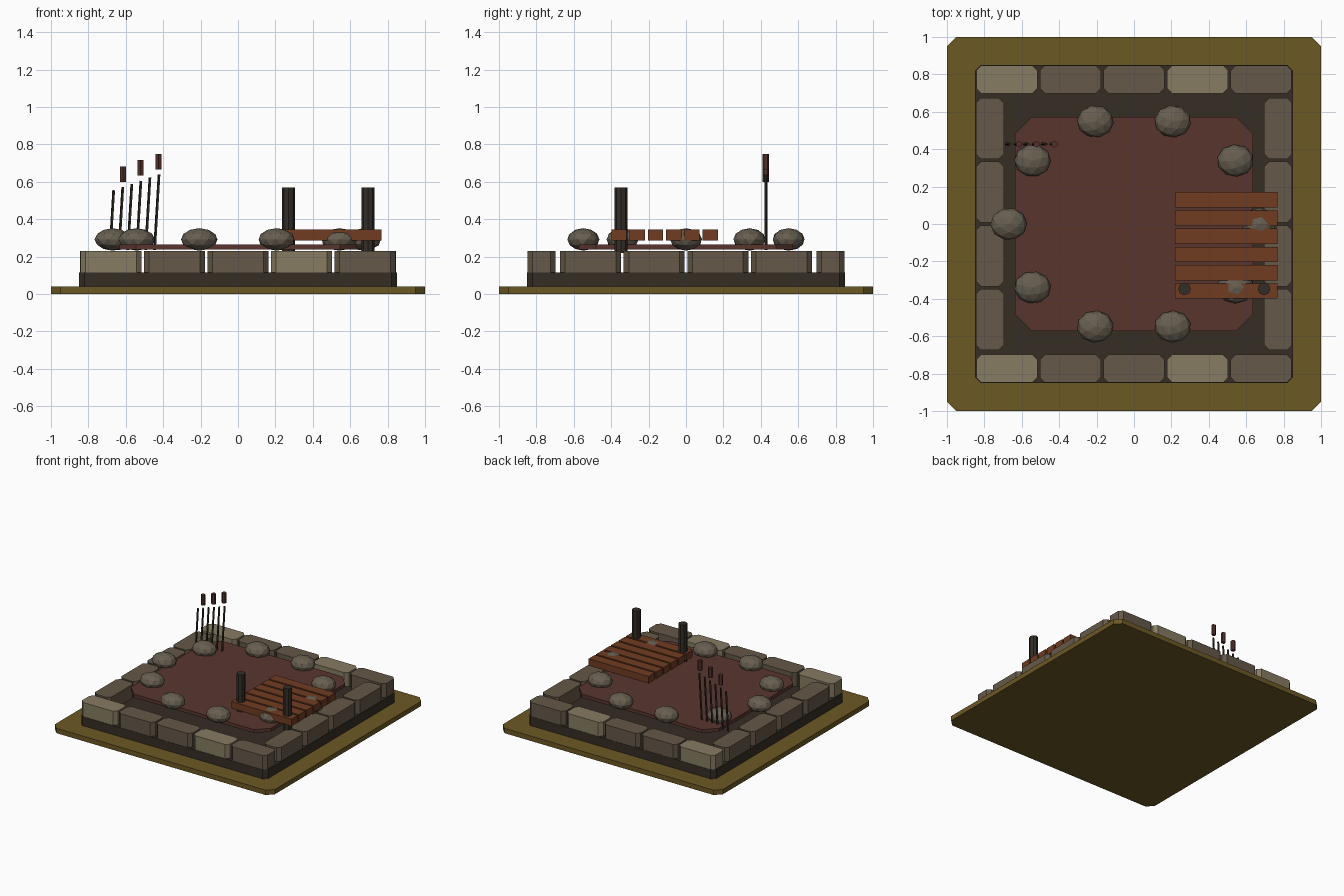
import bpy, bmesh, math
from mathutils import Matrix, Vector

if "Cube" in bpy.data.objects:
    bpy.data.objects.remove(bpy.data.objects["Cube"])


def mat(name, r, g, b):
    m = bpy.data.materials.new(name)
    m.diffuse_color = (r, g, b, 1)
    m.use_nodes = True
    m.node_tree.nodes["Principled BSDF"].inputs["Base Color"].default_value = m.diffuse_color
    return m


OLIVE = mat("olive_ground", 0.15, 0.098, 0.018)
DARK = mat("dark_earth", 0.037, 0.026, 0.018)
STONE = mat("grey_stone", 0.128, 0.099, 0.065)
LIGHT = mat("pale_stone", 0.24, 0.20, 0.122)
ROCK = mat("rim_rock", 0.135, 0.112, 0.08)
WATER = mat("red_brown_water", 0.102, 0.036, 0.028)
WOOD = mat("orange_wood", 0.16, 0.045, 0.016)
POST = mat("dark_timber", 0.034, 0.027, 0.02)
HEAD = mat("reed_head_brown", 0.085, 0.03, 0.024)


def finish(name, bm, material):
    bmesh.ops.recalc_face_normals(bm, faces=bm.faces)
    me = bpy.data.meshes.new(name)
    bm.to_mesh(me)
    bm.free()
    me.materials.append(material)
    ob = bpy.data.objects.new(name, me)
    bpy.context.collection.objects.link(ob)
    return ob


def slab(name, cx, cy, hx, hy, z0, z1, c, material):
    """Box with its four upright corners cut by c."""
    pts = []
    for sx, sy in ((1, 1), (-1, 1), (-1, -1), (1, -1)):
        a = (cx + sx * hx, cy + sy * (hy - c))
        b = (cx + sx * (hx - c), cy + sy * hy)
        if c == 0:
            pts.append(a)
        else:
            pts += [a, b] if sx * sy > 0 else [b, a]
    bm = bmesh.new()
    face = bm.faces.new([bm.verts.new((x, y, z0)) for x, y in pts])
    top = bmesh.ops.extrude_face_region(bm, geom=[face])
    verts = [v for v in top["geom"] if isinstance(v, bmesh.types.BMVert)]
    bmesh.ops.translate(bm, verts=verts, vec=(0, 0, z1 - z0))
    return finish(name, bm, material)


def rod(name, p0, p1, r, sides, material):
    """Cylinder between two points."""
    p0, p1 = Vector(p0), Vector(p1)
    d = p1 - p0
    m = Matrix.Translation((p0 + p1) / 2) @ d.to_track_quat('Z', 'Y').to_matrix().to_4x4()
    bm = bmesh.new()
    bmesh.ops.create_cone(bm, cap_ends=True, segments=sides, radius1=r, radius2=r,
                          depth=d.length, matrix=m)
    return finish(name, bm, material)


# Ground plate, dark foundation and floating water sheet
slab("ground_plate", 0, 0, 1, 1, 0, 0.04, 0.05, OLIVE)
slab("foundation", 0, 0, 0.85, 0.85, 0.04, 0.115, 0.03, DARK)
slab("water", 0, 0, 0.636, 0.572, 0.238, 0.266, 0.09, WATER)

# Wall blocks: five along front and back, four along each side
for s in (-1, 1):
    for i in range(5):
        slab("wall_block", -0.68 + 0.34 * i, s * 0.773, 0.163, 0.075, 0.09, 0.23, 0.027,
             LIGHT if i % 3 == 0 else STONE)
    for i in range(4):
        slab("side_block", s * 0.771, -0.51 + 0.34 * i, 0.075, 0.163, 0.09, 0.23, 0.027, STONE)

# Ring of rough rocks around the water
for k in range(10):
    a = k * math.tau / 10
    bm = bmesh.new()
    bmesh.ops.create_icosphere(bm, subdivisions=2, radius=1)
    bmesh.ops.transform(bm, verts=bm.verts, matrix=(
        Matrix.Translation((0.67 * math.cos(a), 0.577 * math.sin(a), 0.292))
        @ Matrix.Diagonal((0.098, 0.086, 0.06, 1))
        @ Matrix.Rotation(k * 0.7, 4, 'Z')))
    finish("rim_rock", bm, ROCK)

# Plank jetty with two posts
for i in range(6):
    slab("jetty_plank", 0.493, 0.129 - 0.0975 * i, 0.273, 0.041, 0.287, 0.344, 0, WOOD)
for x in (0.27, 0.695):
    rod("jetty_post", (x, -0.347, 0.22), (x, -0.347, 0.57), 0.034, 8, POST)

# Leaning reeds, every other one with a brown head
for i in range(6):
    x, top = -0.683 + 0.0475 * i, 0.555 + 0.0168 * i
    rod("reed", (x, 0.427, 0.235), (x + 0.019 + 0.001 * i, 0.427, top), 0.008, 5, POST)
    if i % 2:
        hx, hz = x + 0.02, 0.583 + 0.0168 * i
        rod("reed_head", (hx, 0.427, hz), (hx, 0.427, hz + 0.083), 0.018, 6, HEAD)
